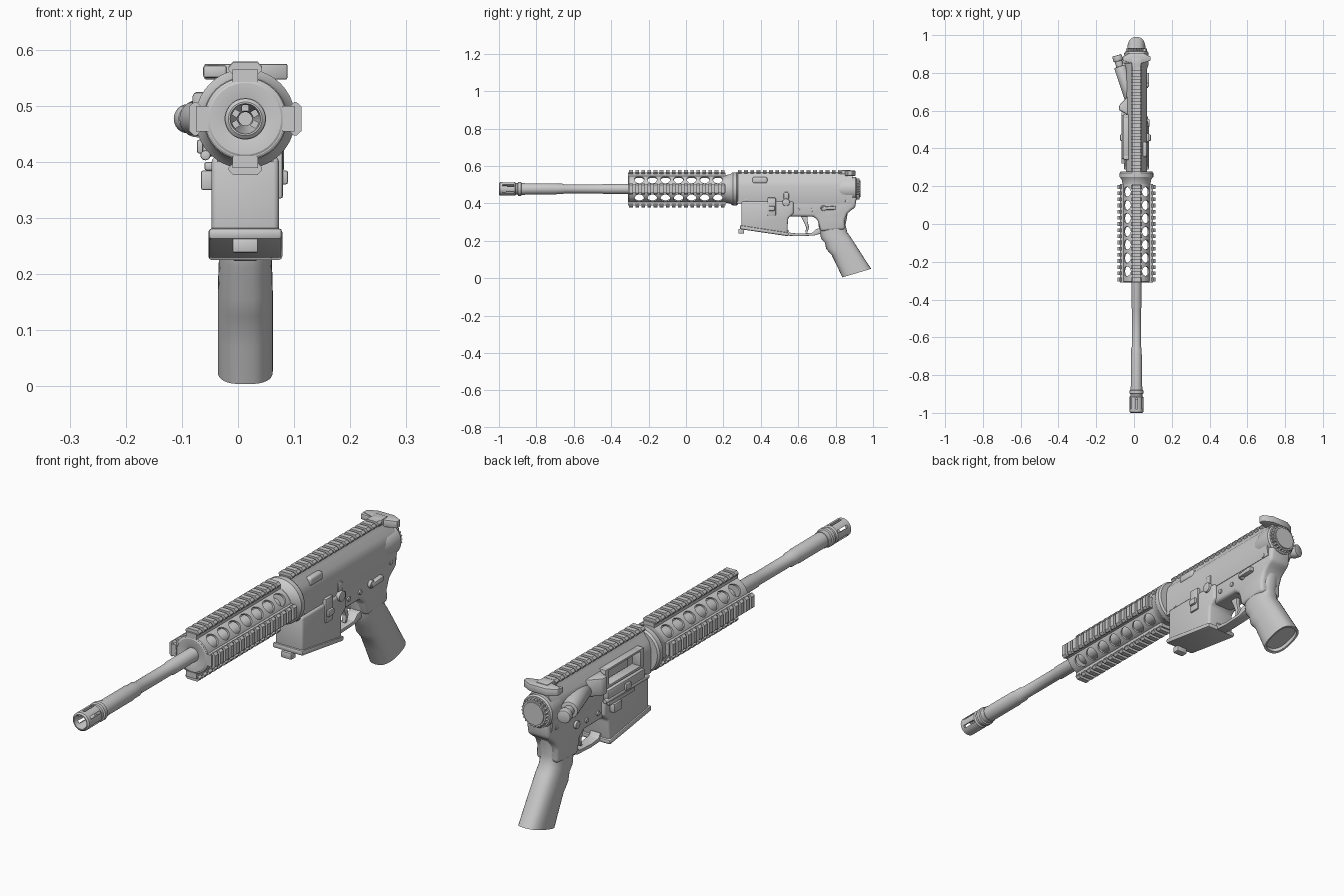
import bpy, bmesh
from math import sin, cos, pi, tau, copysign
from mathutils import Vector, Matrix

if "Cube" in bpy.data.objects:
    bpy.data.objects.remove(bpy.data.objects["Cube"])

CX, CZ = 0.013, 0.477      # bore axis


def finish(name, bm, bevel=0, segs=2):
    bmesh.ops.recalc_face_normals(bm, faces=bm.faces[:])
    me = bpy.data.meshes.new(name)
    bm.to_mesh(me)
    bm.free()
    ob = bpy.data.objects.new(name, me)
    bpy.context.collection.objects.link(ob)
    if bevel:
        m = ob.modifiers.new("bevel", 'BEVEL')
        m.width, m.segments, m.limit_method = bevel, segs, 'ANGLE'
    return ob


def loft(bm, rings, closed=False):
    vs = [[bm.verts.new(p) for p in r] for r in rings]
    n = len(vs[0])
    pairs = list(zip(vs, vs[1:])) + ([(vs[-1], vs[0])] if closed else [])
    for a, b in pairs:
        for i in range(n):
            bm.faces.new((a[i], a[(i + 1) % n], b[(i + 1) % n], b[i]))
    if not closed:
        bm.faces.new(vs[0])
        bm.faces.new(vs[-1])


def lathe(name, prof, closed=False, n=40):
    bm = bmesh.new()
    loft(bm, [[(CX + r * cos(tau * i / n), y, CZ + r * sin(tau * i / n)) for i in range(n)]
              for r, y in prof], closed)
    return finish(name, bm)


def side_plate(name, pts, x0, x1, bevel=0, segs=2):
    bm = bmesh.new()
    loft(bm, [[(x, y, z) for y, z in pts] for x in (x0, x1)])
    return finish(name, bm, bevel, segs)


def add_box(bm, x0, x1, y0, y1, z0, z1, rot=None):
    mat = Matrix.Translation(((x0 + x1) / 2, (y0 + y1) / 2, (z0 + z1) / 2)) @ \
        Matrix.Diagonal((x1 - x0, y1 - y0, z1 - z0, 1))
    bmesh.ops.create_cube(bm, size=1, matrix=rot @ mat if rot else mat)


def box(name, *d, bevel=0.004):
    bm = bmesh.new()
    add_box(bm, *d)
    return finish(name, bm, bevel)


def add_rod(bm, a, b, r, n=24, r2=None):
    a, b = Vector(a), Vector(b)
    q = (b - a).to_track_quat('Z', 'Y').to_matrix().to_4x4()
    bmesh.ops.create_cone(bm, cap_ends=True, segments=n, radius1=r, radius2=r2 or r,
                          depth=(b - a).length, matrix=Matrix.Translation((a + b) / 2) @ q)


def rod(name, a, b, r, bevel=0.003, r2=None):
    bm = bmesh.new()
    add_rod(bm, a, b, r, r2=r2)
    return finish(name, bm, bevel)


def cut(ob, bm):
    c = finish("cutter", bm)
    c.hide_render = True
    m = ob.modifiers.new("cut", 'BOOLEAN')
    m.operation, m.solver, m.object = 'DIFFERENCE', 'EXACT', c


def rail(name, y0, y1, r0, r1, angle=0, pitch=0.033):
    # continuous base with a row of T-shaped teeth
    bm = bmesh.new()
    rot = Matrix.Translation((CX, 0, CZ)) @ Matrix.Rotation(angle, 4, 'Y')
    add_box(bm, -.023, .023, y0, y1, r0, r1 - .012, rot)
    n = round((y1 - y0) / pitch)
    step = (y1 - y0) / n
    sec = [(-.021, r1 - .022), (-.03, r1 - .013), (-.03, r1 - .009), (-.022, r1),
           (.022, r1), (.03, r1 - .009), (.03, r1 - .013), (.021, r1 - .022)]
    for i in range(n):
        a = y0 + step * i + step * .2
        loft(bm, [[rot @ Vector((x, y, z)) for x, z in sec] for y in (a, a + step * .6)])
    return finish(name, bm)


# Barrel and slotted muzzle device
lathe("barrel", [(.024, -.87), (.03, -.865), (.03, -.70), (.028, -.69), (.028, -.66), (.024, -.65),
                 (.024, -.45), (.027, -.44), (.027, .27)])
muzzle = lathe("muzzle_device", [(.03, -1), (.036, -.995), (.036, -.915), (.031, -.91), (.031, -.90),
               (.037, -.897), (.037, -.882), (.032, -.879), (.032, -.86), (.012, -.86),
               (.012, -.92), (.024, -.975), (.027, -1)], True)
bm = bmesh.new()
for k in range(5):
    add_box(bm, -.0055, .0055, -.98, -.92, .014, .05,
            Matrix.Translation((CX, 0, CZ)) @ Matrix.Rotation((k - 2) * tau / 6, 4, 'Y'))
cut(muzzle, bm)

# Vented handguard tube with four rails
guard = lathe("handguard", [(.064, -.31), (.073, -.305), (.073, .215), (.064, .215)], True, 48)
bm = bmesh.new()
for k in range(4):
    d = Vector((cos(pi / 4 + k * pi / 2), 0, sin(pi / 4 + k * pi / 2)))
    for j in range(7):
        c = Vector((CX, -.25 + .07 * j, CZ))
        add_rod(bm, c + d * .045, c + d * .1, .026)
cut(guard, bm)
for k, nm in enumerate(("top", "right", "bottom", "left")):
    rail("handguard_rail_" + nm, -.31, .212, .066, .1, k * pi / 2)
lathe("handguard_end_cap", [(.02, -.3), (.04, -.308), (.069, -.308), (.069, -.29), (.02, -.29)], True)
lathe("slip_ring", [(.066, .21), (.074, .213), (.078, .235), (.089, .25), (.089, .27), (.083, .278),
                    (.05, .278)])

# Upper receiver with ejection port
sec = [(-.05, .40), (-.055, .43), (-.055, .495), (-.047, .525), (-.028, .548), (-.022, .562)]
sec += [(-x, z) for x, z in reversed(sec)]
bm = bmesh.new()
loft(bm, [[(CX + x, y, z) for x, z in sec] for y in (.272, .89)])
upper = finish("upper_receiver", bm)
bm = bmesh.new()
add_box(bm, -.09, -.018, .36, .56, .465, .525)
cut(upper, bm)
rail("receiver_rail", .27, .84, .07, .102)
box("bolt", -.03, 0, .40, .57, .472, .517)
for nm, d in (("top", (.35, .57, .523, .532)), ("bottom", (.35, .57, .455, .466)),
              ("front", (.34, .362, .455, .532)), ("rear", (.558, .58, .455, .532))):
    box("port_frame_" + nm, -.056, -.02, *d, bevel=.003)
side_plate("dust_cover", [(.345, .452), (.345, .41), (.575, .41), (.575, .452)], -.064, -.04, .005)
rod("dust_cover_hinge", (-.058, .32, .412), (-.058, .59, .412), .009)
box("dust_cover_latch", -.073, -.06, .44, .475, .415, .44)
bm = bmesh.new()
loft(bm, [[(x, y, z) for x, y in ((-.02, .57), (-.082, .605), (-.078, .63), (-.02, .69))]
          for z in (.455, .525)])
finish("case_deflector", bm, .008)
rod("forward_assist_housing", (-.015, .66, CZ), (-.074, .835, CZ), .033)
rod("forward_assist_stem", (-.07, .82, CZ), (-.087, .875, CZ), .02)
rod("forward_assist_button", (-.082, .862, CZ), (-.091, .893, CZ), .026, .005)
side_plate("receiver_side_boss", [(.355, .507), (.355, .54), (.435, .54), (.435, .507)],
           .04, .068, .009, 3)

# Charging handle
bm = bmesh.new()
loft(bm, [[(x, y, z) for x, y in ((-.06, .865), (-.01, .85), (.04, .85), (.088, .865), (.088, .885),
           (.05, .905), (-.025, .905), (-.06, .885))] for z in (.547, .575)])
finish("charging_handle", bm, .003)
box("charging_handle_latch", -.062, -.02, .85, .868, .55, .572)
box("charging_handle_bar", -.012, .038, .82, .88, .555, .578)

# Round rear of the receiver and toothed end plate
lathe("receiver_rear_ring", [(.05, .80), (.063, .84), (.065, .905), (.06, .912), (.03, .912)])
bm = bmesh.new()
loft(bm, [[(CX + r * cos(tau * i / 72), y, CZ + r * sin(tau * i / 72))
           for i in range(72) for r in (.056 if i % 3 == 0 else .05,)] for y in (.905, .928)])
finish("toothed_end_plate", bm)
lathe("end_plate_face", [(.046, .92), (.044, .932)])

# Lower receiver and magazine well
side_plate("lower_receiver", [(.50, .44), (.50, .33), (.68, .33), (.705, .31), (.72, .25), (.85, .26),
           (.848, .31), (.862, .345), (.882, .362), (.905, .378), (.913, .44)],
           CX - .048, CX + .048, .014, 3)
side_plate("magazine_well", [(.296, .41), (.296, .265), (.542, .228), (.545, .32), (.575, .345),
           (.575, .41)], CX - .06, CX + .06, .01, 3)
side_plate("magazine_well_lip", [(.288, .283), (.288, .262), (.548, .224), (.55, .243)],
           CX - .066, CX + .066, .007)
box("magazine_well_front_tab", -.01, .036, .28, .31, .238, .264)
side_plate("pivot_lug", [(.30, .44), (.29, .40), (.36, .39), (.38, .44)], CX - .045, CX + .045, .008)

# Trigger and trigger guard
side_plate("trigger_guard", [(.53, .25), (.53, .228), (.60, .224), (.685, .228), (.725, .24),
           (.725, .27), (.695, .262), (.675, .242), (.60, .238), (.555, .243), (.545, .26)],
           CX - .022, CX + .022, .003)
side_plate("trigger", [(.61, .34), (.63, .30), (.643, .27), (.637, .243), (.648, .243), (.658, .27),
           (.65, .305), (.65, .34)], CX - .009, CX + .009, .003)

# Controls on both sides
box("bolt_catch_plate", .06, .08, .435, .48, .335, .43)
box("bolt_catch_paddle", .07, .089, .44, .475, .36, .385)
rod("bolt_catch_pin", (.05, .535, .405), (.082, .535, .405), .02)
side_plate("bolt_catch_lever", [(.522, .42), (.522, .46), (.55, .46), (.55, .42)], .05, .074, .007)
side_plate("selector_lever", [(.725, .363), (.725, .38), (.80, .387), (.80, .366)], .05, .08, .006)
rod("selector_pin", (-.045, .735, .373), (.074, .735, .373), .015)
for y, z in ((.60, .365), (.67, .365), (.86, .41), (.325, .42)):
    rod("cross_pin", (-.041, y, z), (.067, y, z), .009, .001)
box("magazine_release", -.066, -.04, .49, .54, .35, .385)
box("magazine_release_fence", -.06, -.03, .40, .56, .385, .40)

# Grip: front point, back point, half width per section; ends in a hollow base
grip = [((.70, .35), (.865, .35), .044), ((.712, .26), (.853, .285), .045),
        ((.722, .212), (.862, .245), .047), ((.742, .19), (.88, .22), .048),
        ((.75, .155), (.905, .182), .049), ((.778, .125), (.925, .15), .049),
        ((.805, .07), (.957, .10), .049), ((.836, .004), (.99, .05), .049),
        ((.846, .008), (.98, .048), .042), ((.842, .022), (.974, .06), .04)]
bm = bmesh.new()
rings = []
for f, b, w in grip:
    ring = []
    for i in range(32):
        c, s = cos(tau * i / 32), sin(tau * i / 32)
        t = .5 + .5 * copysign(abs(c) ** .8, c)
        ring.append((CX + w * copysign(abs(s) ** .75, s), f[0] + (b[0] - f[0]) * t,
                     f[1] + (b[1] - f[1]) * t))
    rings.append(ring)
loft(bm, rings)
finish("grip", bm)

# Apply modifiers, drop cutters, smooth the shading
bpy.context.view_layer.update()
bpy.ops.object.select_all(action='SELECT')
bpy.context.view_layer.objects.active = muzzle
bpy.ops.object.convert(target='MESH')
for ob in [o for o in bpy.data.objects if o.name.startswith("cutter")]:
    bpy.data.objects.remove(ob)
bpy.ops.object.select_all(action='SELECT')
bpy.ops.object.shade_smooth_by_angle(angle=0.6)
